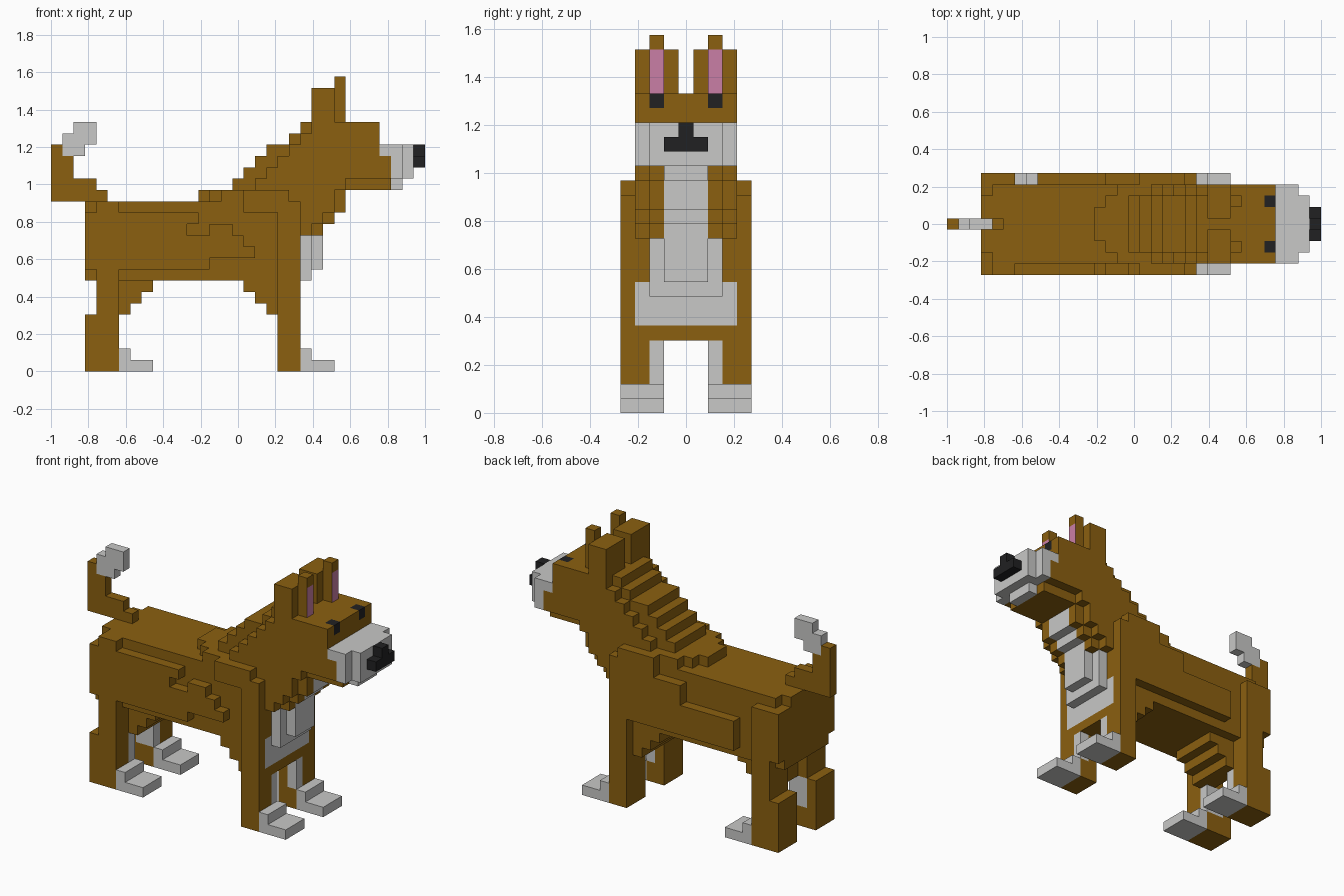
import bpy, bmesh

if "Cube" in bpy.data.objects:
    bpy.data.objects.remove(bpy.data.objects["Cube"])

U = 2 / 33                     # edge of one cube; grid is 33 x 9 x 26
cells = {}                     # (i, j, k) -> (part, material)


def mat(name, rgb):
    m = bpy.data.materials.new(name)
    m.diffuse_color = (*rgb, 1)
    m.use_nodes = True
    m.node_tree.nodes["Principled BSDF"].inputs["Base Color"].default_value = m.diffuse_color
    return m


MATS = [mat("brown_fur", (0.258, 0.117, 0.005)), mat("pale_fur", (0.578, 0.578, 0.57)),
        mat("black", (0.015, 0.015, 0.016)), mat("pink", (0.59, 0.21, 0.38))]
BROWN, PALE, BLACK, PINK = range(4)


def box(part, i, j, k, m=BROWN):
    for a in range(*i):
        for b in range(*j):
            for c in range(*k):
                cells[a, b, c] = (part, m)


def pair(part, i, j, k, m=BROWN):
    """Box on the near side plus its mirror image on the far side."""
    box(part, i, j, k, m)
    box(part, i, (9 - j[1], 9 - j[0]), k, m)


# body core, with the upper rear corners cut
box("body", (3, 22), (1, 8), (8, 15))
for j in (1, 7):
    cells.pop((3, j, 14))

# stepped belly in front of the rear legs and behind the front legs
for n in range(3):
    box("belly", (5, 9 - n), (2, 7), (7 - n, 8 - n))
    box("belly", (17 + n, 22), (1, 8), (7 - n, 8 - n))

# legs and paws
pair("rear_leg", (4, 6), (0, 3), (5, 9))
pair("rear_leg", (3, 6), (0, 3), (0, 5))
pair("rear_leg", (4, 6), (2, 3), (2, 5), PALE)
pair("rear_paw", (6, 9), (0, 3), (0, 1), PALE)
pair("rear_paw", (6, 7), (0, 3), (1, 2), PALE)
pair("front_leg", (20, 22), (0, 3), (0, 9))
pair("front_leg", (21, 22), (2, 3), (2, 5), PALE)
pair("front_paw", (22, 25), (0, 3), (0, 1), PALE)
pair("front_paw", (22, 23), (0, 3), (1, 2), PALE)

# shoulders
pair("shoulder", (20, 22), (0, 1), (9, 15))
pair("shoulder", (17, 22), (0, 1), (14, 15))
pair("shoulder", (17, 21), (0, 1), (15, 16))

# near side haunch with ragged fur edge
for i0, i1, k in ((4, 6, 14), (3, 13, 13), (3, 12, 12), (14, 16, 12),
                  (3, 17, 11), (3, 18, 10), (3, 14, 9)):
    box("haunch", (i0, i1), (0, 1), (k, k + 1))
# far side haunch and fur tuft
box("haunch", (3, 6), (8, 9), (9, 14))
box("haunch", (8, 20), (8, 9), (9, 12))
box("haunch", (14, 20), (8, 9), (12, 14))

# neck: stepped ridge, narrower ridge leads the sides
box("neck", (13, 26), (3, 6), (15, 16))
box("neck", (14, 26), (2, 7), (15, 16))
box("neck", (15, 25), (1, 8), (15, 16))
for k, mid, side in ((16, 16, 18), (17, 17, 19), (18, 18, 20),
                     (19, 19, 21), (20, 21, 22), (21, 22, 23)):
    box("neck", (mid, 26), (2, 7), (k, k + 1))
    box("neck", (side, 26), (1, 8), (k, k + 1))
# throat steps with pale front strip
for k, end in ((12, 24), (13, 25), (14, 26), (15, 26)):
    box("throat", (20, end - 1), (1, 8), (k, k + 1))
    box("throat", (20, end), (2, 7), (k, k + 1))
    box("throat", (end - 1, end), (3, 6), (k, k + 1), PALE)

# pale chest
box("chest", (21, 22), (1, 8), (6, 9), PALE)
box("chest", (22, 23), (2, 7), (8, 12), PALE)
box("chest", (23, 24), (3, 6), (9, 12), PALE)

# head, muzzle, nose, eyes
box("head", (24, 29), (1, 8), (17, 22))
box("head", (24, 30), (1, 8), (17, 19))
box("head", (24, 30), (2, 7), (16, 17))
box("muzzle", (29, 31), (1, 8), (19, 20), PALE)
box("muzzle", (30, 31), (1, 8), (17, 20), PALE)
box("muzzle", (30, 31), (3, 6), (16, 17), PALE)
box("muzzle", (31, 32), (2, 7), (17, 20), PALE)
box("nose", (32, 33), (3, 6), (18, 19), BLACK)
box("nose", (32, 33), (4, 5), (19, 20), BLACK)
pair("eye", (28, 29), (2, 3), (21, 22), BLACK)

# ears
pair("ear", (23, 25), (1, 4), (22, 25))
pair("ear", (25, 26), (2, 3), (22, 26))

# tail with pale tip
for i1, k in ((5, 15), (4, 16), (2, 17), (2, 18), (1, 19)):
    box("tail", (0, i1), (4, 5), (k, k + 1))
for i0, i1, k in ((1, 3, 19), (1, 4, 20), (2, 4, 21)):
    box("tail_tip", (i0, i1), (4, 5), (k, k + 1), PALE)

# turn the grid into one mesh per part, keeping only the exposed cube faces
for part in sorted({p for p, _ in cells.values()}):
    bm = bmesh.new()
    for cell, (p, m) in cells.items():
        if p != part:
            continue
        for ax in range(3):
            for s in (0, 1):
                nb = list(cell)
                nb[ax] += 2 * s - 1
                if tuple(nb) in cells:
                    continue
                u, v = (ax + 1) % 3, (ax + 2) % 3
                loop = [(0, 0), (1, 0), (1, 1), (0, 1)]
                vs = []
                for du, dv in (loop if s else loop[::-1]):
                    c = list(cell)
                    c[ax] += s
                    c[u] += du
                    c[v] += dv
                    vs.append(bm.verts.new((c[0] * U - 1, (c[1] - 4.5) * U, c[2] * U)))
                f = bm.faces.new(vs)
                f.material_index = m
                # pink inner ear faces forward
                if part == "ear" and ax == 0 and s and cell[0] == 25 and cell[2] < 25:
                    f.material_index = PINK
    bmesh.ops.remove_doubles(bm, verts=bm.verts, dist=1e-4)
    me = bpy.data.meshes.new(part)
    for m in MATS:
        me.materials.append(m)
    bm.to_mesh(me)
    bm.free()
    bpy.context.collection.objects.link(bpy.data.objects.new(part, me))
